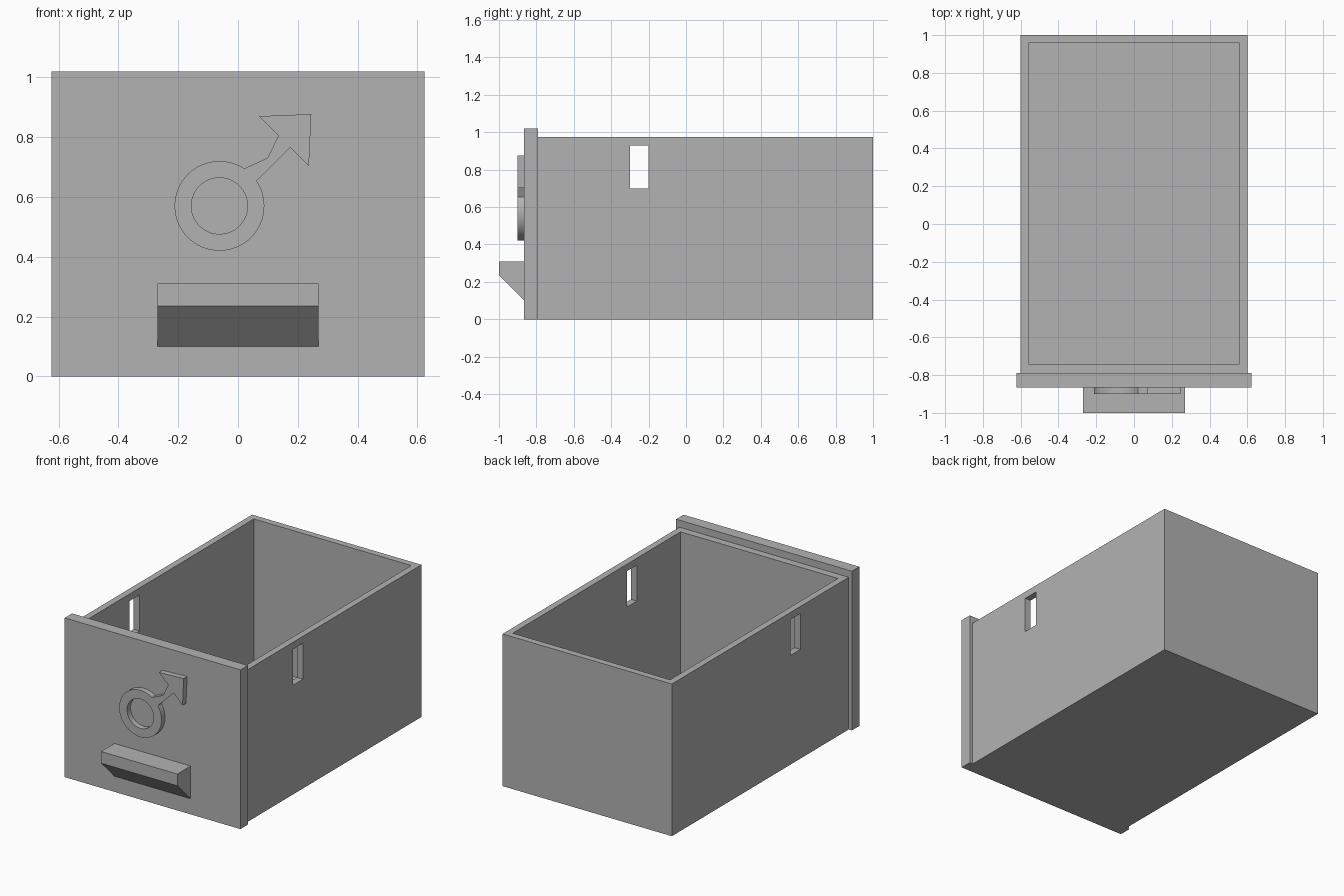
import bpy
import bmesh
from math import cos, sin, radians

if "Cube" in bpy.data.objects:
    bpy.data.objects.remove(bpy.data.objects["Cube"], do_unlink=True)

grey = bpy.data.materials.new("plain grey")
grey.use_nodes = True
colour = (0.448, 0.448, 0.448, 1)
grey.diffuse_color = colour
grey.node_tree.nodes["Principled BSDF"].inputs["Base Color"].default_value = colour


def add_object(name, data):
    obj = bpy.data.objects.new(name, data)
    bpy.context.collection.objects.link(obj)
    data.materials.append(grey)
    return obj


def box(name, low, high):
    bm = bmesh.new()
    bmesh.ops.create_cube(bm, size=1)
    for v in bm.verts:
        v.co = [(a + b) / 2 + c * (b - a) for a, b, c in zip(low, high, v.co)]
    mesh = bpy.data.meshes.new(name)
    bm.to_mesh(mesh)
    bm.free()
    return add_object(name, mesh)


def cut(target, cutter):
    mod = target.modifiers.new(cutter.name, 'BOOLEAN')
    mod.operation = 'DIFFERENCE'
    mod.solver = 'EXACT'
    mod.object = cutter
    bpy.context.view_layer.objects.active = target
    bpy.ops.object.modifier_apply(modifier=mod.name)
    bpy.data.objects.remove(cutter, do_unlink=True)


# Open drawer box with a slot through both side walls
body = box("drawer_box", (-0.6, -0.79, 0), (0.6, 1, 0.975))
cut(body, box("hollow", (-0.558, -0.742, 0.042), (0.558, 0.958, 1.2)))
cut(body, box("side_slots", (-0.8, -0.3, 0.7), (0.8, -0.2, 0.93)))

# Front panel, slightly larger than the box
box("front_panel", (-0.623, -0.865, 0), (0.623, -0.79, 1.02))

# Pull handle: side profile swept across the panel
bm = bmesh.new()
profile = [(-0.865, 0.31), (-1, 0.31), (-1, 0.235), (-0.865, 0.1)]
face = bm.faces.new([bm.verts.new((-0.27, y, z)) for y, z in profile])
swept = bmesh.ops.extrude_face_region(bm, geom=[face])["geom"]
bmesh.ops.translate(bm, vec=(0.54, 0, 0),
                    verts=[g for g in swept if isinstance(g, bmesh.types.BMVert)])
bmesh.ops.recalc_face_normals(bm, faces=bm.faces)
mesh = bpy.data.meshes.new("pull_handle")
bm.to_mesh(mesh)
bm.free()
add_object("pull_handle", mesh)


# Raised ring with an arrow
def arc(radius, start, end, steps):
    angles = [radians(start + (end - start) * i / steps) for i in range(steps + 1)]
    return [(-0.062 + radius * cos(a), 0.57 + radius * sin(a)) for a in angles]


arrow = [(0.135, 0.805), (0.07, 0.87), (0.245, 0.877), (0.237, 0.703), (0.175, 0.765)]
outlines = [arc(0.15, 56.5, 394, 60) + arrow, arc(0.094, 0, 360, 64)[:-1]]
curve = bpy.data.curves.new("ring_and_arrow", 'CURVE')
curve.dimensions = '2D'
curve.fill_mode = 'BOTH'
curve.extrude = 0.0175
for points in outlines:
    spline = curve.splines.new('POLY')
    spline.points.add(len(points) - 1)
    for p, (x, z) in zip(spline.points, points):
        p.co = (x, z, 0, 1)
    spline.use_cyclic_u = True
emblem = add_object("ring_and_arrow", curve)
emblem.location = (0, -0.8825, 0)
emblem.rotation_euler = (radians(90), 0, 0)
bpy.ops.object.select_all(action='DESELECT')
emblem.select_set(True)
bpy.context.view_layer.objects.active = emblem
bpy.ops.object.convert(target='MESH')
emblem = bpy.context.view_layer.objects.active
bm = bmesh.new()
bm.from_mesh(emblem.data)
bmesh.ops.remove_doubles(bm, verts=bm.verts, dist=0.0005)
bmesh.ops.recalc_face_normals(bm, faces=bm.faces)
bm.to_mesh(emblem.data)
bm.free()
bpy.ops.object.shade_smooth_by_angle(angle=radians(30))
